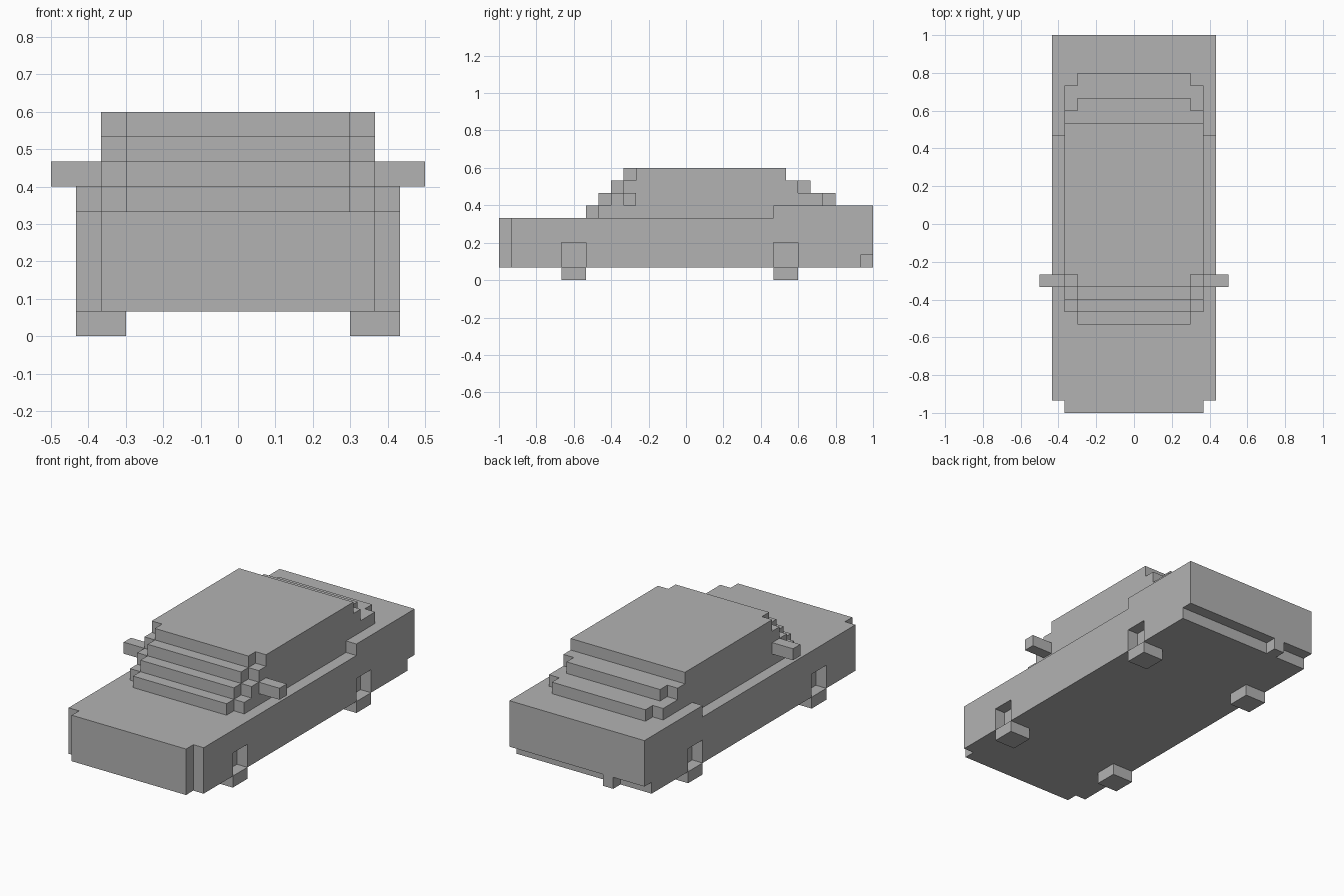
import bpy
import bmesh
from mathutils import Vector

U = 1 / 15  # size of one block; all measures below are in blocks

cube = bpy.data.objects.get("Cube")
if cube:
    bpy.data.objects.remove(cube, do_unlink=True)

grey = bpy.data.materials.new("plain_grey")
grey.use_nodes = True
colour = (0.45, 0.45, 0.45, 1)
grey.diffuse_color = colour
grey.node_tree.nodes["Principled BSDF"].inputs["Base Color"].default_value = colour


def prism(name, outline, direction):
    """Extrude a closed outline of block coordinates along a direction."""
    bm = bmesh.new()
    face = bm.faces.new([bm.verts.new(Vector(p) * U) for p in outline])
    new = bmesh.ops.extrude_face_region(bm, geom=[face])["geom"]
    moved = [v for v in new if isinstance(v, bmesh.types.BMVert)]
    bmesh.ops.translate(bm, verts=moved, vec=Vector(direction) * U)
    bmesh.ops.recalc_face_normals(bm, faces=bm.faces)
    mesh = bpy.data.meshes.new(name)
    bm.to_mesh(mesh)
    bm.free()
    mesh.materials.append(grey)
    obj = bpy.data.objects.new(name, mesh)
    bpy.context.collection.objects.link(obj)
    return obj


def box(name, x0, x1, y0, y1, z0, z1):
    base = [(x0, y0, z0), (x1, y0, z0), (x1, y1, z0), (x0, y1, z0)]
    return prism(name, base, (0, 0, z1 - z0))


def cut(target, cutter):
    mod = target.modifiers.new("cut", "BOOLEAN")
    mod.operation = "DIFFERENCE"
    mod.solver = "EXACT"
    mod.object = cutter
    bpy.context.view_layer.objects.active = target
    bpy.ops.object.modifier_apply(modifier=mod.name)
    bpy.data.objects.remove(cutter, do_unlink=True)


# Body: side profile with raised rear deck and recessed rear underside
side = [(-14, 1), (14, 1), (14, 2), (15, 2), (15, 6), (7, 6), (7, 5), (-14, 5)]
body = prism("body", [(-6.5, y, z) for y, z in side], (13, 0, 0))
box("nose", -5.5, 5.5, -15, -14, 1, 5)

# Wheels under shallow square arches
for end, y in (("front", -10), ("rear", 7)):
    for label, s in (("left", 1), ("right", -1)):
        xs = sorted((s * 5.5, s * 8))
        cut(body, box("arch_cutter", *xs, y, y + 2, 0, 3))
        xs = sorted((s * 4.5, s * 6.5))
        box(f"{end}_{label}_wheel", *xs, y, y + 2, 0, 1)

# Cabin: stacked tiers with notched front corners, some notched at the rear
tiers = [(5, -8, 7, False), (6, -7, 12, True), (7, -6, 10, True), (8, -5, 8, False)]
for z, front, rear, notched in tiers:
    half = [(4.5, front), (4.5, front + 1), (5.5, front + 1)]
    if notched:
        half += [(5.5, rear - 1), (4.5, rear - 1), (4.5, rear)]
    else:
        half += [(5.5, rear)]
    plan = half + [(-x, y) for x, y in reversed(half)]
    prism(f"cabin_tier_{z - 4}", [(x, y, z) for x, y in plan], (0, 0, 1))

# Door mirrors and exhaust pipe
box("left_mirror", 5.5, 7.5, -5, -4, 6, 7)
box("right_mirror", -7.5, -5.5, -5, -4, 6, 7)
box("exhaust", -3.5, -2.5, 14, 15, 1, 2)
